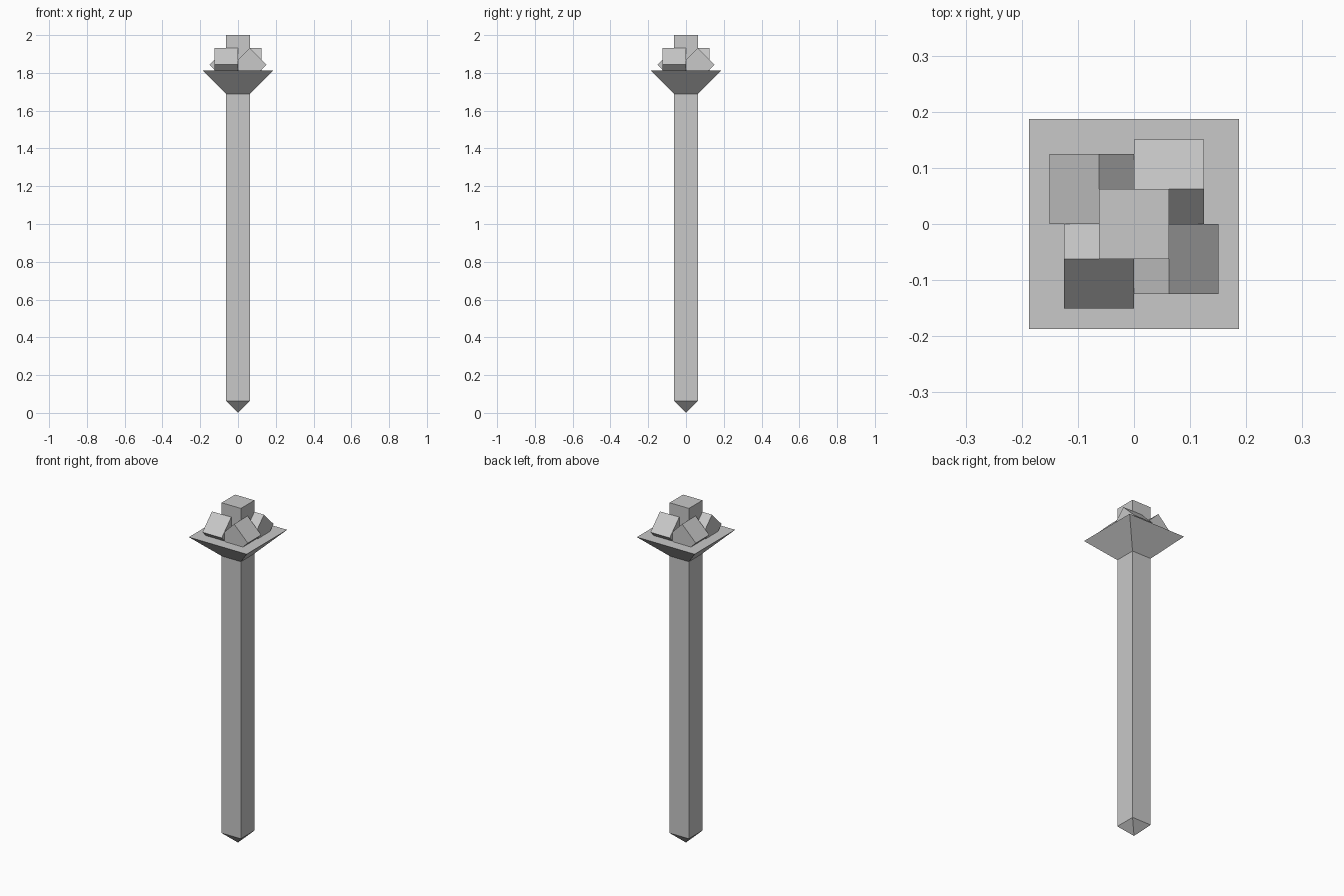
import bpy, bmesh
from math import pi, sqrt
from mathutils import Matrix, Vector

if "Cube" in bpy.data.objects:
    bpy.data.objects.remove(bpy.data.objects["Cube"], do_unlink=True)

U = 1 / 16  # module: half the shaft width

grey = bpy.data.materials.new("plain grey")
grey.use_nodes = True
colour = (0.58, 0.58, 0.58, 1)
grey.diffuse_color = colour
grey.node_tree.nodes["Principled BSDF"].inputs["Base Color"].default_value = colour


def finish(name, bm):
    bmesh.ops.recalc_face_normals(bm, faces=bm.faces)
    mesh = bpy.data.meshes.new(name)
    bm.to_mesh(mesh)
    bm.free()
    mesh.materials.append(grey)
    obj = bpy.data.objects.new(name, mesh)
    bpy.context.collection.objects.link(obj)
    return obj


def square_taper(name, z0, half0, z1, half1):
    """Square section running from one half-width to another."""
    bm = bmesh.new()
    bmesh.ops.create_cone(
        bm, cap_ends=True, segments=4, depth=z1 - z0,
        radius1=half0 * sqrt(2), radius2=half1 * sqrt(2),
        matrix=Matrix.Translation((0, 0, (z0 + z1) / 2)) @ Matrix.Rotation(pi / 4, 4, "Z"))
    bmesh.ops.remove_doubles(bm, verts=bm.verts, dist=1e-5)
    return finish(name, bm)


# Post: pointed foot, long shaft and flared collar
square_taper("pointed_foot", 0, 0, U, U)
square_taper("shaft", U, U, 2, U)
square_taper("flared_collar", 27 * U, U, 29 * U, 3 * U)

# Four tilted blocks, pinwheeled around the shaft and sunk into the collar
for i, side in enumerate(("front", "right", "back", "left")):
    bm = bmesh.new()
    turn = Matrix.Rotation(i * pi / 2, 4, "Z")
    place = Matrix.Translation(Vector((-U, -U, 29.5 * U)))
    bmesh.ops.create_cube(bm, size=2 * U,
                          matrix=turn @ place @ Matrix.Rotation(pi / 4, 4, "X"))
    finish("tilted_block_" + side, bm)
